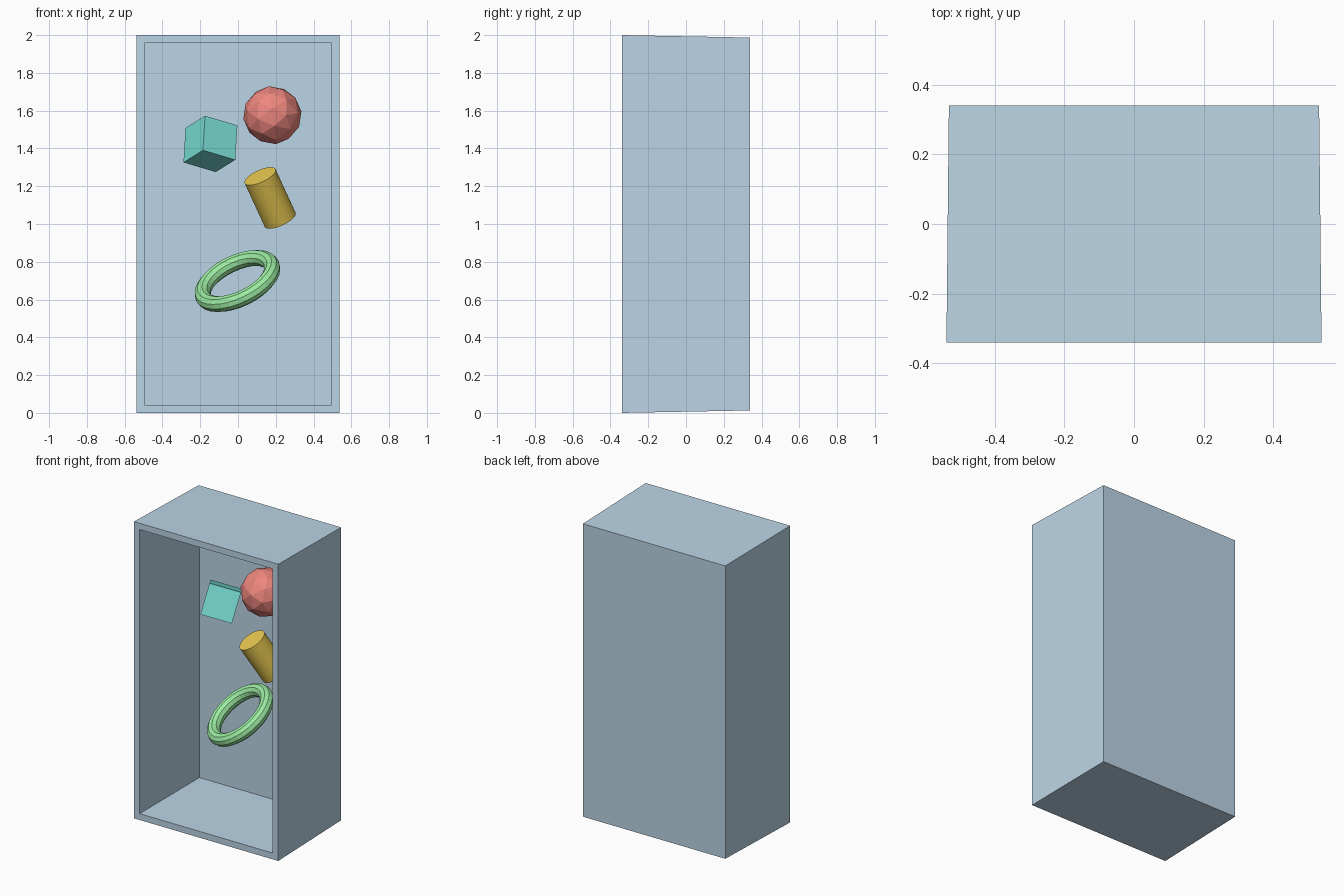
import bpy, bmesh
from mathutils import Vector, Matrix

if "Cube" in bpy.data.objects:
    bpy.data.objects.remove(bpy.data.objects["Cube"])


def paint(obj, name, rgb):
    mat = bpy.data.materials.new(name)
    mat.diffuse_color = (*rgb, 1)
    mat.use_nodes = True
    mat.node_tree.nodes["Principled BSDF"].inputs["Base Color"].default_value = mat.diffuse_color
    obj.data.materials.append(mat)


def aim(axis):
    return Vector(axis).to_track_quat('Z', 'Y').to_euler()


def finish(name, rgb):
    obj = bpy.context.object
    obj.name = name
    paint(obj, name + "_colour", rgb)
    return obj


# Open-fronted case: slightly tapered box, front face inset and pushed in
bm = bmesh.new()
bmesh.ops.create_cube(bm, size=2)
for v in bm.verts:
    taper = 1.0 if v.co.y < 0 else 0.987
    v.co = Vector((v.co.x * 0.538 * taper, v.co.y * 0.34, 1 + v.co.z * taper))
bm.normal_update()
front = min(bm.faces, key=lambda f: f.calc_center_median().y)
bmesh.ops.inset_region(bm, faces=[front], thickness=0.06)
res = bmesh.ops.extrude_face_region(bm, geom=[front])
moved = [g for g in res["geom"] if isinstance(g, bmesh.types.BMVert)]
bmesh.ops.translate(bm, verts=moved, vec=(0, 0.637, 0))
if front.is_valid:
    bmesh.ops.delete(bm, geom=[front], context='FACES_ONLY')
bmesh.ops.recalc_face_normals(bm, faces=bm.faces)
mesh = bpy.data.meshes.new("case")
bm.to_mesh(mesh)
bm.free()
case = bpy.data.objects.new("case", mesh)
bpy.context.collection.objects.link(case)
paint(case, "case_colour", (0.50, 0.66, 0.79))

# Faceted ball
bpy.ops.mesh.primitive_ico_sphere_add(subdivisions=2, radius=0.155,
                                      location=(0.182, 0.03, 1.576), rotation=(0.4, 0.3, 0.2))
finish("ball", (0.85, 0.24, 0.21))

# Tilted cube
bpy.ops.mesh.primitive_cube_add(size=0.2)
cube = finish("cube", (0.20, 0.78, 0.71))
x = Vector((32, 16.9, -9.5)).normalized()
z = Vector((2.5, 15.4, 34)).normalized()
y = z.cross(x).normalized()
z = x.cross(y)
cube.matrix_world = (Matrix.Translation((-0.146, 0.03, 1.424))
                     @ Matrix((x, y, z)).transposed().to_4x4())

# Leaning cylinder
bpy.ops.mesh.primitive_cylinder_add(vertices=32, radius=0.09, depth=0.272,
                                    location=(0.17, 0.03, 1.138),
                                    rotation=aim((-20, -18.5, 43.5)))
finish("cylinder", (0.80, 0.58, 0.08))

# Tilted ring
bpy.ops.mesh.primitive_torus_add(major_radius=0.2, minor_radius=0.043,
                                 major_segments=32, minor_segments=10,
                                 location=(-0.003, 0.03, 0.698),
                                 rotation=aim((-0.39, -0.47, 0.79)))
finish("ring", (0.33, 0.83, 0.36))
